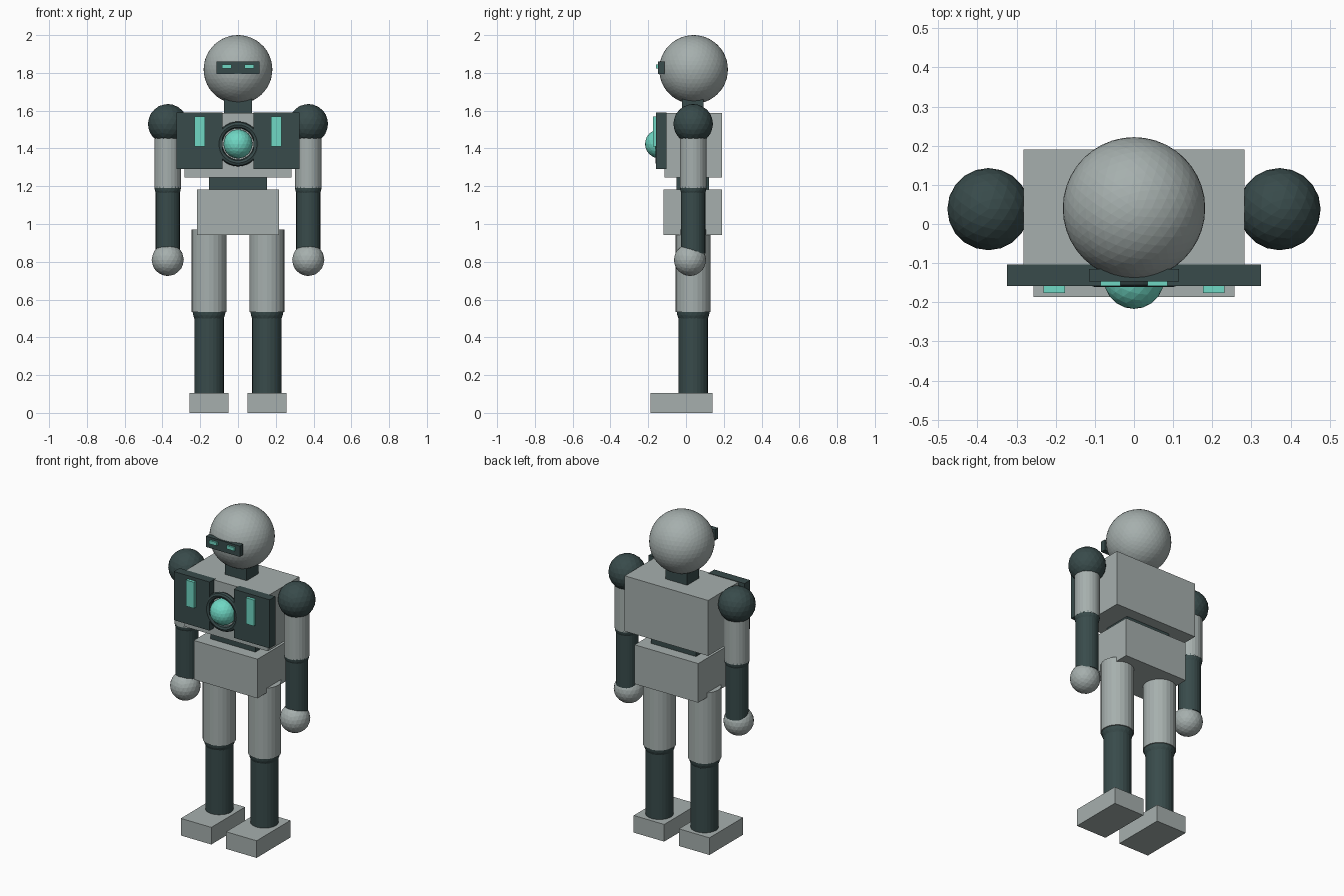
import bpy
from math import pi

if "Cube" in bpy.data.objects:
    bpy.data.objects.remove(bpy.data.objects["Cube"])


def material(name, rgb):
    m = bpy.data.materials.new(name)
    m.diffuse_color = (*rgb, 1)
    m.use_nodes = True
    m.node_tree.nodes["Principled BSDF"].inputs["Base Color"].default_value = m.diffuse_color
    return m


LIGHT = material("light_shell", (0.38, 0.43, 0.42))
DARK = material("dark_shell", (0.04, 0.07, 0.07))
GLOW = material("teal_glow", (0.16, 0.68, 0.55))
BODY_Y = 0.038  # depth of the limb axis


def finish(name, mat):
    o = bpy.context.object
    o.name = name
    o.data.materials.append(mat)
    return o


def box(name, mat, x, y, z):
    """Box from (min, max) pairs."""
    bpy.ops.mesh.primitive_cube_add(size=1, location=[(a + b) / 2 for a, b in (x, y, z)])
    o = finish(name, mat)
    o.scale = [b - a for a, b in (x, y, z)]
    return o


def ball(name, mat, loc, r, sub=3):
    bpy.ops.mesh.primitive_ico_sphere_add(subdivisions=sub, radius=r, location=loc)
    return finish(name, mat)


def limb(name, mat, x, r, z0, z1):
    bpy.ops.mesh.primitive_cylinder_add(vertices=24, radius=r, depth=z1 - z0,
                                        location=(x, BODY_Y, (z0 + z1) / 2))
    return finish(name, mat)


def side_box(name, mat, s, x, y, z):
    return box(name, mat, sorted((s * x[0], s * x[1])), y, z)


# Head, visor and neck
ball("head", LIGHT, (0, 0.04, 1.818), 0.182, 4)
box("visor", DARK, (-0.115, 0.115), (-0.147, -0.115), (1.793, 1.859))
box("neck", DARK, (-0.073, 0.073), (-0.02, 0.093), (1.56, 1.68))

# Trunk
box("torso", LIGHT, (-0.283, 0.283), (-0.115, 0.19), (1.247, 1.587))
box("waist", DARK, (-0.153, 0.153), (-0.05, 0.122), (1.16, 1.27))
box("pelvis", LIGHT, (-0.216, 0.216), (-0.12, 0.19), (0.942, 1.182))

# Chest core in its ring
ball("chest_core", GLOW, (0, -0.14, 1.424), 0.077)
bpy.ops.mesh.primitive_torus_add(location=(0, -0.143, 1.424), rotation=(pi / 2, 0, 0),
                                 major_radius=0.101, minor_radius=0.018,
                                 major_segments=32, minor_segments=8)
finish("core_ring", DARK)

# Mirrored parts
for s, side in ((-1, "right"), (1, "left")):
    side_box(side + "_eye", GLOW, s, (0.034, 0.085), (-0.158, -0.14), (1.824, 1.845))
    side_box(side + "_chest_plate", DARK, s, (0.082, 0.325), (-0.158, -0.103), (1.292, 1.59))
    side_box(side + "_chest_light", GLOW, s, (0.176, 0.231), (-0.176, -0.15), (1.41, 1.57))

    # Arm
    ax = s * 0.372
    ball(side + "_shoulder", DARK, (ax, BODY_Y, 1.53), 0.105)
    limb(side + "_upper_arm", LIGHT, ax, 0.071, 1.19, 1.53)
    ball(side + "_elbow", DARK, (ax, BODY_Y, 1.195), 0.071)
    limb(side + "_forearm", DARK, ax, 0.064, 0.845, 1.19)
    ball(side + "_hand", LIGHT, (ax, 0.021, 0.81), 0.085)

    # Leg
    lx = s * 0.153
    limb(side + "_thigh", LIGHT, lx, 0.093, 0.535, 0.97)
    ball(side + "_knee", DARK, (lx, BODY_Y, 0.54), 0.088)
    limb(side + "_shin", DARK, lx, 0.078, 0.09, 0.535)
    side_box(side + "_foot", LIGHT, s, (0.05, 0.257), (-0.187, 0.14), (0, 0.105))
